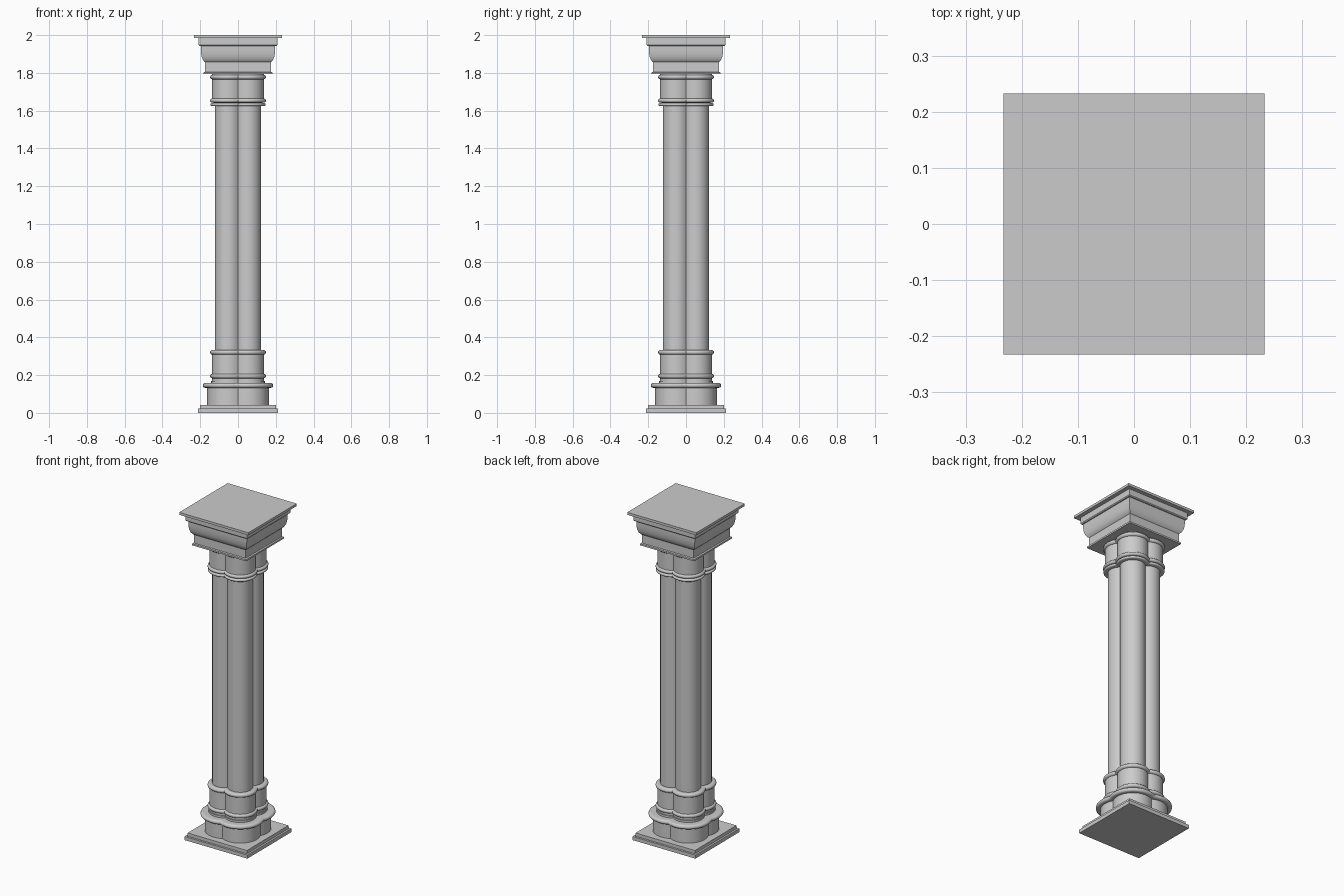
import bpy, bmesh, math

if "Cube" in bpy.data.objects:
    bpy.data.objects.remove(bpy.data.objects["Cube"])

D = 0.052          # offset of each of the four clustered lobes from the axis
ARC = 14           # segments per lobe


def square(h):
    return [(-h, -h), (h, -h), (h, h), (-h, h)]


def quatrefoil(h):
    # outline of four overlapping circles, h = half extent
    r = h - D
    v = math.sqrt(r * r - D * D)
    start = math.atan2(-D, v)
    sweep = 2 * (math.pi / 4 - start)
    pts = []
    for k in range(4):
        c, s = [(1, 0), (0, 1), (-1, 0), (0, -1)][k]
        for i in range(ARC):
            a = start + sweep * i / ARC
            x, y = D + r * math.cos(a), D + r * math.sin(a)
            pts.append((x * c - y * s, x * s + y * c))
    return pts


def loft(name, outline, profile):
    # stack outlines along a (half extent, height) profile and cap both ends
    bm = bmesh.new()
    rings = [[bm.verts.new((x, y, z)) for x, y in outline(h)] for h, z in profile]
    n = len(rings[0])
    for a, b in zip(rings, rings[1:]):
        for i in range(n):
            j = (i + 1) % n
            bm.faces.new((a[i], a[j], b[j], b[i]))
    bm.faces.new(rings[0][::-1])
    bm.faces.new(rings[-1])
    bmesh.ops.recalc_face_normals(bm, faces=bm.faces)
    me = bpy.data.meshes.new(name)
    bm.to_mesh(me)
    bm.free()
    ob = bpy.data.objects.new(name, me)
    bpy.context.collection.objects.link(ob)
    bpy.ops.object.select_all(action='DESELECT')
    ob.select_set(True)
    bpy.context.view_layer.objects.active = ob
    bpy.ops.object.shade_smooth_by_angle(angle=math.radians(32))
    return ob


def bead(h, z0, z1, inner):
    # half-round moulding bulging from inner to h
    m, r = (z0 + z1) / 2, (z1 - z0) / 2
    pts = [(inner, z0)]
    for i in range(7):
        a = -math.pi / 2 + math.pi * i / 6
        pts.append((h - r + r * math.cos(a), m + r * math.sin(a)))
    return pts + [(inner, z1)]


# Stepped square plinth
loft("plinth", square, [(0.212, 0), (0.212, 0.022), (0.2, 0.022), (0.2, 0.042)])

# Lobed base drum with its large moulding
loft("base_drum", quatrefoil,
     [(0.163, 0.04)] + bead(0.187, 0.133, 0.158, 0.163) + [(0.142, 0.158), (0.142, 0.17)])

# Lower collar
loft("lower_collar", quatrefoil,
     [(0.137, 0.155)] + bead(0.148, 0.183, 0.206, 0.137)
     + bead(0.148, 0.308, 0.333, 0.137) + [(0.12, 0.333)])

# Clustered shaft
loft("shaft", quatrefoil, [(0.122, 0.32), (0.122, 1.64)])

# Upper collar
loft("upper_collar", quatrefoil,
     bead(0.146, 1.624, 1.64, 0.12) + bead(0.148, 1.643, 1.664, 0.137)
     + bead(0.148, 1.766, 1.79, 0.137) + [(0.137, 1.797)])

# Square capital with a rounded flare
loft("capital", square,
     [(0.182, 1.793), (0.182, 1.803), (0.174, 1.806), (0.174, 1.857), (0.18, 1.862),
      (0.187, 1.872), (0.192, 1.885), (0.195, 1.9), (0.197, 1.92), (0.197, 1.945)])

# Abacus slabs on top
loft("abacus", square,
     [(0.203, 1.943), (0.208, 1.948), (0.208, 1.985), (0.233, 1.985), (0.233, 2.0)])
